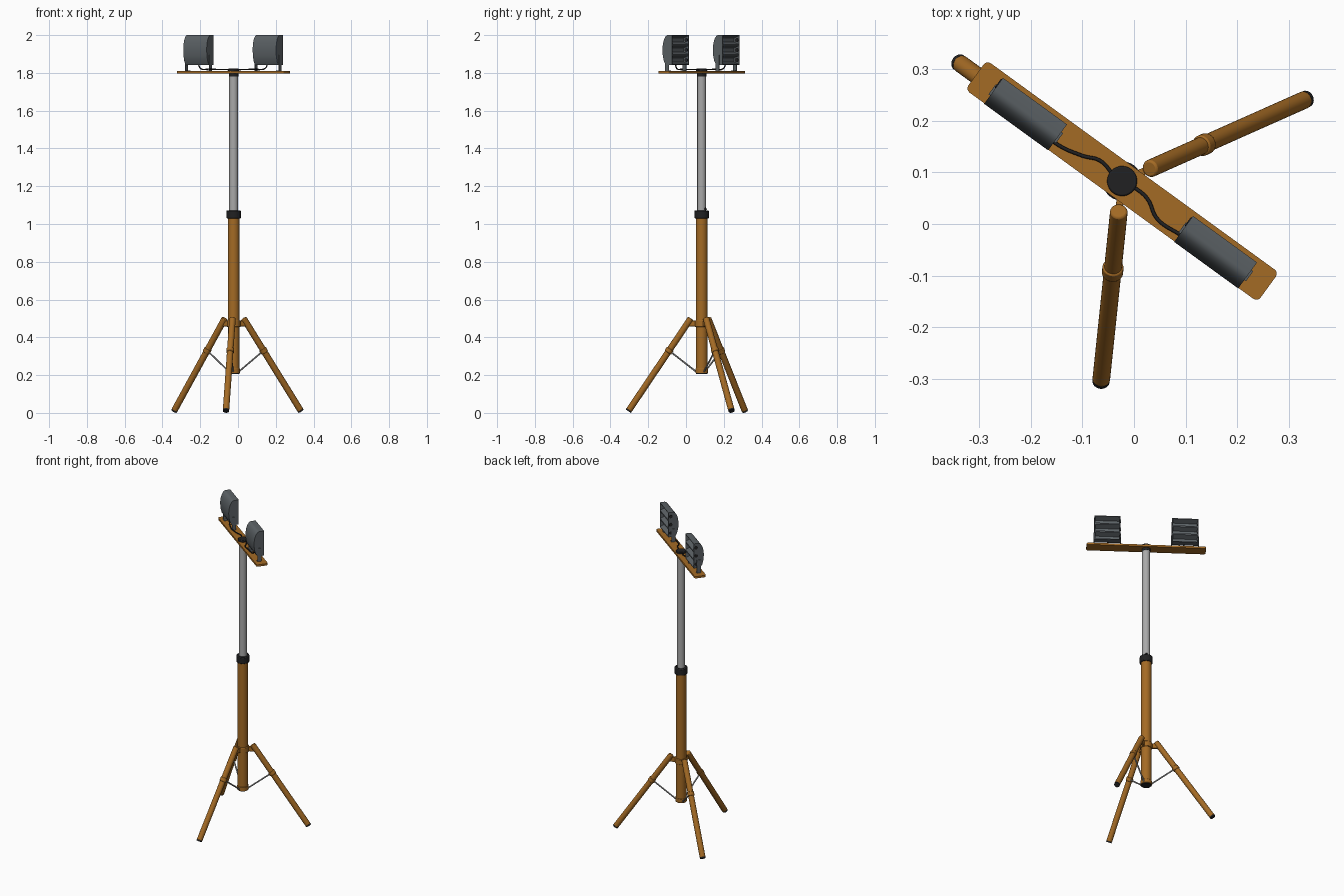
import bpy, bmesh, math
from mathutils import Vector, Matrix

if "Cube" in bpy.data.objects:
    bpy.data.objects.remove(bpy.data.objects["Cube"])

# stand frame: local x runs along the lamp bar, lamps face local +y
FRAME = Matrix.Translation((-0.023, 0.083, 0)) @ Matrix.Rotation(math.radians(-36), 4, 'Z')


def material(name, rgb):
    m = bpy.data.materials.new(name)
    m.diffuse_color = (*rgb, 1)
    m.use_nodes = True
    m.node_tree.nodes["Principled BSDF"].inputs["Base Color"].default_value = m.diffuse_color
    return m


ORANGE = material("ochre_paint", (0.37, 0.145, 0.018))
SILVER = material("silver_metal", (0.40, 0.40, 0.40))
GREY = material("lamp_grey", (0.105, 0.12, 0.13))
BLACK = material("black_rubber", (0.015, 0.015, 0.016))


def finish(name, bm, mat, frame=FRAME, bevel=0):
    bmesh.ops.recalc_face_normals(bm, faces=bm.faces)
    me = bpy.data.meshes.new(name)
    bm.to_mesh(me)
    bm.free()
    ob = bpy.data.objects.new(name, me)
    bpy.context.collection.objects.link(ob)
    ob.matrix_world = frame
    me.materials.append(mat)
    if bevel:
        b = ob.modifiers.new("bevel", 'BEVEL')
        b.width, b.segments, b.limit_method = bevel, 2, 'ANGLE'
    bpy.ops.object.select_all(action='DESELECT')
    ob.select_set(True)
    bpy.context.view_layer.objects.active = ob
    bpy.ops.object.shade_smooth_by_angle(angle=math.radians(35))
    return ob


def rod(name, a, b, r, mat, sides=24, bevel=0):
    a, b = Vector(a), Vector(b)
    bm = bmesh.new()
    rot = (b - a).to_track_quat('Z', 'Y').to_matrix().to_4x4()
    bmesh.ops.create_cone(bm, cap_ends=True, segments=sides, radius1=r, radius2=r,
                          depth=(b - a).length, matrix=Matrix.Translation((a + b) / 2) @ rot)
    return finish(name, bm, mat, bevel=bevel)


def box(name, centre, size, mat, turn=0, bevel=0):
    bm = bmesh.new()
    bmesh.ops.create_cube(bm, size=1, matrix=Matrix.Rotation(turn, 4, 'Z')
                          @ Matrix.Translation(centre) @ Matrix.Diagonal((*size, 1)))
    return finish(name, bm, mat, bevel=bevel)


def extrude_x(name, profile, x0, x1, mat):
    bm = bmesh.new()
    face = bm.faces.new([bm.verts.new((x0, y, z)) for y, z in profile])
    new = bmesh.ops.extrude_face_region(bm, geom=[face])["geom"]
    bmesh.ops.translate(bm, vec=(x1 - x0, 0, 0),
                        verts=[v for v in new if isinstance(v, bmesh.types.BMVert)])
    return finish(name, bm, mat)


# telescopic mast
rod("lower_mast", (0, 0, 0.215), (0, 0, 1.04), 0.031, ORANGE, 32)
rod("mast_foot_ring", (0, 0, 0.21), (0, 0, 0.235), 0.034, ORANGE, 32, 0.002)
rod("mast_foot_cap", (0, 0, 0.207), (0, 0, 0.211), 0.03, BLACK, 32)
rod("mast_clamp", (0, 0, 1.03), (0, 0, 1.072), 0.038, BLACK, 32, 0.004)
rod("clamp_latch", (0, 0.012, 1.07), (0, 0.028, 1.082), 0.006, BLACK, 12)
rod("upper_mast", (0, 0, 1.05), (0, 0, 1.8), 0.0235, SILVER, 32)
rod("mast_top_collar", (0, 0, 1.782), (0, 0, 1.799), 0.025, BLACK, 32)
rod("mast_top_cap", (0, 0, 1.808), (0, 0, 1.822), 0.029, BLACK, 32, 0.003)

# tripod
rod("leg_hinge_ring", (0, 0, 0.455), (0, 0, 0.49), 0.036, ORANGE, 32, 0.003)
for i, deg in enumerate((60, 180, 300), 1):
    ang = math.radians(deg)

    def at(r, z):
        return Vector((r * math.cos(ang), r * math.sin(ang), z))
    top, foot = at(0.058, 0.5), at(0.39, 0.0095)
    d = (foot - top).normalized()
    mid = top.lerp(foot, 0.347)
    rod(f"leg_{i}", top, foot - d * 0.006, 0.017, ORANGE, 24, 0.004)
    rod(f"leg_tip_{i}", foot - d * 0.008, foot, 0.0165, BLACK, 24)
    rod(f"leg_collar_{i}", mid - d * 0.012, mid + d * 0.012, 0.0205, ORANGE, 24, 0.003)
    rod(f"leg_brace_{i}", at(0.028, 0.217), mid, 0.0045, SILVER, 10)
    box(f"leg_hinge_{i}", (0.045, 0, 0.473), (0.045, 0.014, 0.03), ORANGE, ang, 0.002)

# lamp bar with rounded corners
bm = bmesh.new()
bmesh.ops.create_cube(bm, size=1, matrix=Matrix.Translation((0, 0, 1.804))
                      @ Matrix.Diagonal((0.698, 0.07, 0.012, 1)))
upright = [e for e in bm.edges if abs(e.verts[0].co.z - e.verts[1].co.z) > 0.005]
bmesh.ops.bevel(bm, geom=upright, offset=0.01, segments=4, affect='EDGES', profile=0.5)
finish("lamp_bar", bm, ORANGE)

# lamp profiles: curved back, three stacked reflector bays in front
FRONT, LOW, HIGH = 0.026, 1.842, 2.0
back = [(FRONT, HIGH), (-0.002, HIGH)]
back += [(-0.002 - 0.034 * math.sin(t), 1.92 + 0.08 * math.cos(t))
         for t in (math.pi / 2 * k / 8 for k in range(1, 9))]
back += [(-0.034, 1.89), (-0.027, 1.862), (-0.015, LOW), (FRONT, LOW)]
bay = (HIGH - LOW) / 3
teeth = []
for k in range(3):
    z = LOW + bay * k
    teeth += [(FRONT, z + 0.004), (-0.006, z + 0.016), (-0.006, z + bay - 0.016), (FRONT, z + bay - 0.004)]

for side, cx in (("left", -0.227), ("right", 0.227)):
    h = 0.0765
    extrude_x(f"{side}_lamp_body", back + teeth, cx - h + 0.003, cx + h - 0.003, GREY)
    for s in (-1, 1):
        end = cx + s * h
        n = "inner" if s * cx < 0 else "outer"
        extrude_x(f"{side}_lamp_{n}_end_plate", back, end - s * 0.004, end, GREY)
        # mounting bracket strap and its foot
        box(f"{side}_lamp_{n}_bracket", (end + s * 0.002, -0.004, 1.852), (0.004, 0.024, 0.084), GREY)
        box(f"{side}_lamp_{n}_bracket_foot", (end - s * 0.006, -0.004, 1.8115), (0.02, 0.024, 0.003), GREY)
    # round fittings, one for each bay
    for k in range(3):
        z = LOW + bay * (k + 0.5)
        rod(f"{side}_lamp_fitting_{k + 1}", (cx - h - 0.002, 0.012, z), (cx - h + 0.007, 0.012, z),
            0.0105, BLACK, 16)

# cables from the mast cap to the lamps
paths = {
    "left_cable": [(-0.04, 0.095, 1.816), (-0.065, 0.122, 1.818), (-0.1, 0.132, 1.818),
                   (-0.15, 0.155, 1.82), (-0.2, 0.2, 1.825), (-0.21, 0.21, 1.85)],
    "right_cable": [(-0.005, 0.075, 1.816), (0.025, 0.05, 1.818), (0.045, 0.01, 1.818),
                    (0.085, -0.018, 1.82), (0.145, -0.05, 1.825), (0.157, -0.057, 1.85)],
}
for name, pts in paths.items():
    cu = bpy.data.curves.new(name, 'CURVE')
    cu.dimensions, cu.bevel_depth, cu.bevel_resolution = '3D', 0.0035, 2
    sp = cu.splines.new('BEZIER')
    sp.bezier_points.add(len(pts) - 1)
    for p, co in zip(sp.bezier_points, pts):
        p.co = co
        p.handle_left_type = p.handle_right_type = 'AUTO'
    cu.materials.append(BLACK)
    bpy.context.collection.objects.link(bpy.data.objects.new(name, cu))
